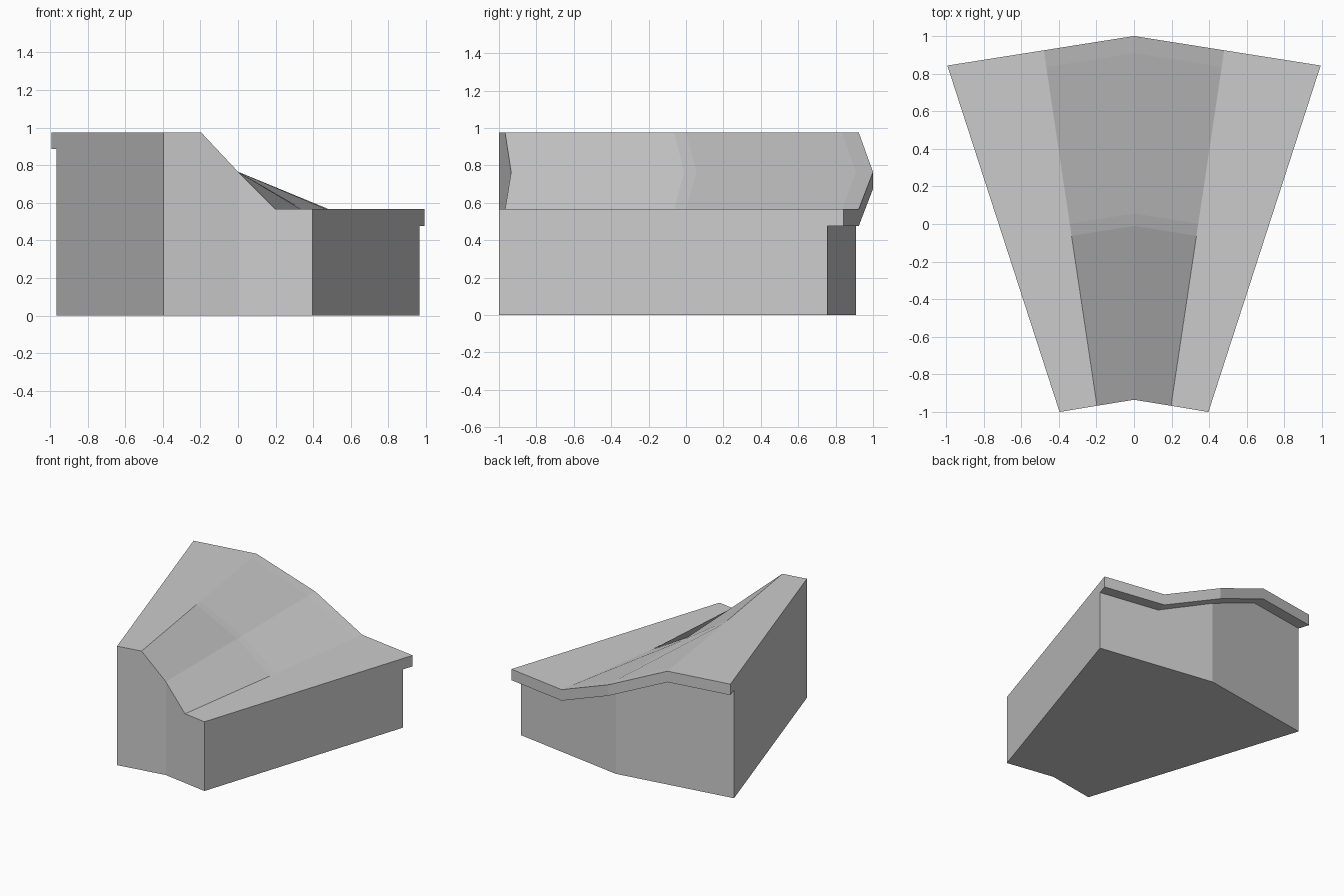
import bpy, bmesh

if "Cube" in bpy.data.objects:
    bpy.data.objects.remove(bpy.data.objects["Cube"])

# Columns across the wedge: (inner x, inner y, outer x, outer y, top height)
columns = [
    (-0.396, -1.0, -0.993, 0.843, 0.975),
    (-0.197, -0.967, -0.48, 0.924, 0.975),
    (0.0, -0.935, 0.0, 1.0, 0.765),
    (0.197, -0.967, 0.48, 0.924, 0.567),
    (0.396, -1.0, 0.993, 0.843, 0.567),
]
LIP = 0.09          # lip thickness
WALL = 0.953        # where the rear wall sits along the length
ROWS = [0.0, 0.478, 0.512, WALL, 1.0]


def section(ix, iy, ox, oy, z):
    """Closed side profile: top surface, lip, rear wall, base."""
    path = [(t, z) for t in ROWS]
    path += [(1.0, z - LIP), (WALL, z - LIP), (WALL, 0.0), (0.0, 0.0)]
    return [(ix + (ox - ix) * t, iy + (oy - iy) * t, h) for t, h in path]


# Loft the profile across the columns and cap both sides
bm = bmesh.new()
loops = [[bm.verts.new(p) for p in section(*c)] for c in columns]
for a, b in zip(loops, loops[1:]):
    n = len(a)
    for i in range(n):
        j = (i + 1) % n
        bm.faces.new((a[i], a[j], b[j], b[i]))
bm.faces.new(loops[0])
bm.faces.new(loops[-1])
bmesh.ops.recalc_face_normals(bm, faces=bm.faces)

mesh = bpy.data.meshes.new("curved_sloped_wedge")
bm.to_mesh(mesh)
bm.free()
obj = bpy.data.objects.new("curved_sloped_wedge", mesh)
bpy.context.collection.objects.link(obj)
